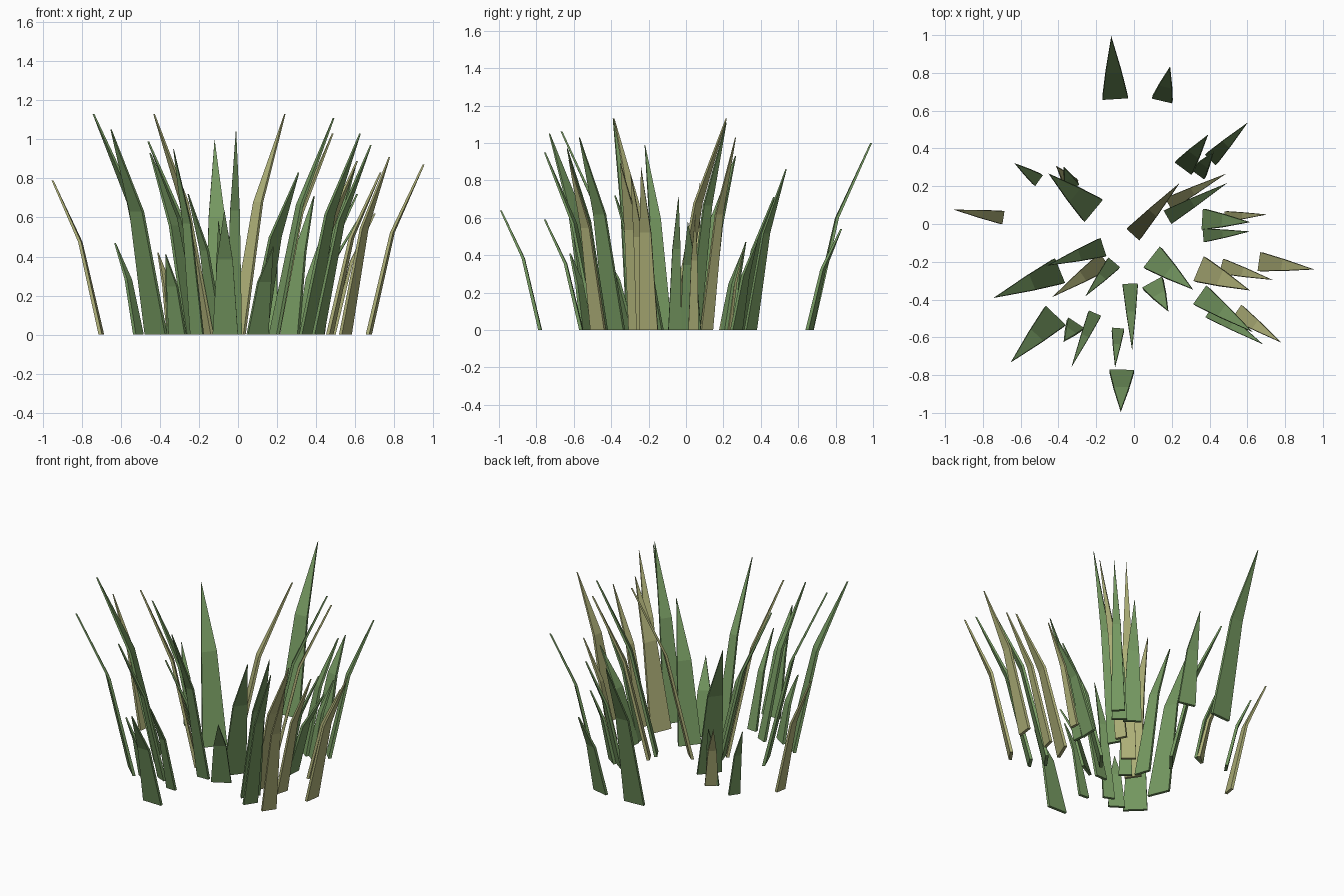
import bpy
import bmesh
from mathutils import Vector

cube = bpy.data.objects.get("Cube")
if cube:
    bpy.data.objects.remove(cube, do_unlink=True)


def make_material(name, color):
    material = bpy.data.materials.new(name)
    material.use_nodes = True
    material.diffuse_color = color
    material.node_tree.nodes["Principled BSDF"].inputs["Base Color"].default_value = color
    return material


green = make_material("leaf green", (.18, .32, .12, 1))
straw = make_material("dry straw", (.43, .44, .19, 1))


def blade(base, tip, width, material=green):
    """A thin, bent blade: wide foot, narrower bend, pointed tip."""
    start, end = Vector((*base, 0)), Vector(tip)
    lean = Vector((end.x - start.x, end.y - start.y, 0))
    out = lean.normalized()
    side = Vector((-out.y, out.x, 0))
    bend = start + lean * .43 + Vector((0, 0, end.z * .6))

    bm = bmesh.new()

    def ring(center, half_width, half_thick):
        corners = ((-1, -1), (1, -1), (1, 1), (-1, 1))
        return [bm.verts.new(center + side * s * half_width + out * t * half_thick)
                for s, t in corners]

    foot = ring(start, width / 2, .009)
    middle = ring(bend, width * .31, .008)
    inner = bm.verts.new(end - out * .005)
    outer = bm.verts.new(end + out * .005)

    bm.faces.new(foot)
    for i in range(4):
        j = (i + 1) % 4
        bm.faces.new((foot[i], foot[j], middle[j], middle[i]))
    # Upper wedge closing to the tip
    bm.faces.new((middle[0], middle[1], inner))
    bm.faces.new((middle[1], middle[2], outer, inner))
    bm.faces.new((middle[2], middle[3], outer))
    bm.faces.new((middle[3], middle[0], inner, outer))
    bmesh.ops.recalc_face_normals(bm, faces=bm.faces)

    mesh = bpy.data.meshes.new("grass_blade")
    bm.to_mesh(mesh)
    bm.free()
    mesh.materials.append(material)
    obj = bpy.data.objects.new("grass_blade", mesh)
    bpy.context.collection.objects.link(obj)


# Back blades
blade(base=(-.1, .67), tip=(-.12, .99, 1), width=.135)
blade(base=(.15, .66), tip=(.19, .83, .54), width=.11)

# Back right blades
blade(base=(-.51, .235), tip=(-.63, .32, .47), width=.07)
blade(base=(-.33, .21), tip=(-.41, .305, .42), width=.08, material=straw)
blade(base=(-.33, .2), tip=(-.37, .3, .41), width=.08)
blade(base=(-.22, .075), tip=(-.45, .265, .93), width=.15)
blade(base=(-.7, .035), tip=(-.95, .075, .79), width=.07, material=straw)

# Back left blades
blade(base=(0, -.05), tip=(.24, .215, 1.13), width=.09, material=straw)
blade(base=(.265, .3), tip=(.39, .47, .71), width=.11)
blade(base=(.34, .27), tip=(.42, .38, .48), width=.09)
blade(base=(.41, .345), tip=(.6, .535, .86), width=.08)
blade(base=(.19, .11), tip=(.485, .265, 1.03), width=.07, material=straw)
blade(base=(.185, .04), tip=(.49, .215, 1.11), width=.08)

# Left blades
blade(base=(.37, .025), tip=(.61, .01, .58), width=.11)
blade(base=(.49, .04), tip=(.7, .05, .62), width=.055, material=straw)
blade(base=(.375, -.06), tip=(.61, -.04, .72), width=.07)
blade(base=(.67, -.2), tip=(.95, -.24, .87), width=.1, material=straw)
blade(base=(.47, -.225), tip=(.73, -.295, .83), width=.08, material=straw)
blade(base=(.35, -.24), tip=(.61, -.35, .89), width=.14, material=straw)

# Front left blades
blade(base=(.355, -.38), tip=(.625, -.57, 1.03), width=.12)
blade(base=(.41, -.46), tip=(.68, -.635, .97), width=.09)
blade(base=(.55, -.47), tip=(.775, -.625, .91), width=.09, material=straw)
blade(base=(.1, -.18), tip=(.31, -.345, .83), width=.14)
blade(base=(.1, -.315), tip=(.18, -.46, .45), width=.12)

# Front blades
blade(base=(-.02, -.325), tip=(-.01, -.665, 1.06), width=.08)
blade(base=(-.085, -.56), tip=(-.1, -.755, .59), width=.065)
blade(base=(-.065, -.78), tip=(-.07, -.99, .64), width=.13)

# Front right blades
blade(base=(-.21, -.48), tip=(-.33, -.755, .95), width=.07)
blade(base=(-.31, -.53), tip=(-.37, -.62, .41), width=.1)
blade(base=(-.42, -.49), tip=(-.65, -.73, 1.05), width=.145)
blade(base=(-.17, -.125), tip=(-.46, -.22, .99), width=.1)
blade(base=(-.4, -.25), tip=(-.74, -.39, 1.13), width=.14)
blade(base=(-.16, -.2), tip=(-.43, -.385, 1.13), width=.1, material=straw)
blade(base=(-.11, -.21), tip=(-.255, -.38, .72), width=.08)
